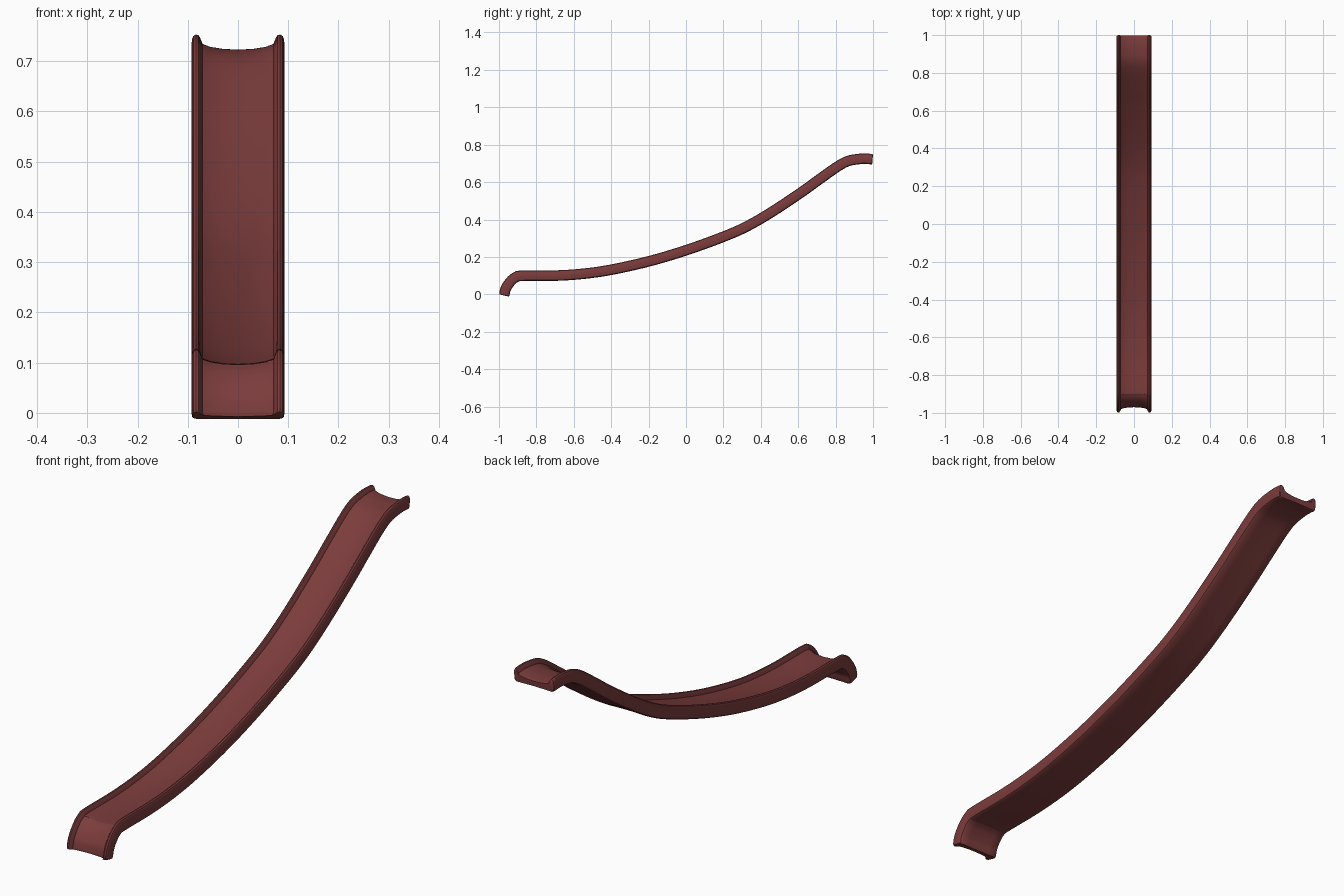
import bpy, bmesh
from mathutils import Vector

if "Cube" in bpy.data.objects:
    bpy.data.objects.remove(bpy.data.objects["Cube"])

# Side-view path of the rim's top edge (y, z), from foot to platform end
PATH = [(-1.0, 0.0), (-0.988, 0.045), (-0.955, 0.092), (-0.92, 0.118), (-0.88, 0.127),
        (-0.7, 0.128), (-0.55, 0.138), (-0.4, 0.16), (-0.2, 0.205), (0.0, 0.265),
        (0.2, 0.338), (0.32, 0.392), (0.45, 0.468), (0.6, 0.568), (0.7, 0.64),
        (0.8, 0.71), (0.86, 0.74), (0.92, 0.751), (0.96, 0.753), (1.0, 0.75)]

# Half cross-section (x, depth below rim top): floor, raised rim, outer wall, underside
HALF = [(0.0, -0.030), (0.03, -0.0285), (0.055, -0.0245), (0.071, -0.0185), (0.0755, -0.006),
        (0.079, -0.001), (0.084, 0.0), (0.089, -0.003), (0.092, -0.010), (0.0925, -0.045),
        (0.090, -0.052), (0.083, -0.056), (0.05, -0.055), (0.0, -0.054)]
SECTION = HALF + [(-x, d) for x, d in HALF[-2:0:-1]]


def smooth_path(points, steps):
    """Catmull-Rom curve through the points."""
    p = [Vector(q) for q in points]
    p = [2 * p[0] - p[1]] + p + [2 * p[-1] - p[-2]]
    out = []
    for a, b, c, d in zip(p, p[1:], p[2:], p[3:]):
        for i in range(steps):
            t = i / steps
            out.append(0.5 * (2 * b + (c - a) * t + (2 * a - 5 * b + 4 * c - d) * t * t
                              + (3 * b - a - 3 * c + d) * t ** 3))
    return out + [p[-2]]


def add_ring(bm, point, tangent, sx=1.0, sd=1.0):
    """Cross-section placed square to the path, optionally shrunk for rounded ends."""
    normal = Vector((-tangent.y, tangent.x))
    ring = []
    for x, d in SECTION:
        q = point + normal * (-0.042 + (d + 0.042) * sd)
        ring.append(bm.verts.new((x * sx, q.x, q.y)))
    return ring


# Sweep the channel along the path
pts = smooth_path(PATH, 5)
n = len(pts)
tans = [(pts[min(i + 1, n - 1)] - pts[max(i - 1, 0)]).normalized() for i in range(n)]
bm = bmesh.new()
rings = [add_ring(bm, pts[0], tans[0], 0.96, 0.88),
         add_ring(bm, pts[0] + tans[0] * 0.002, tans[0], 0.985, 0.96)]
rings += [add_ring(bm, pts[i], tans[i]) for i in range(1, n - 1)]
rings += [add_ring(bm, pts[-1] - tans[-1] * 0.002, tans[-1], 0.985, 0.96),
          add_ring(bm, pts[-1], tans[-1], 0.96, 0.88)]
m = len(SECTION)
for r, s in zip(rings, rings[1:]):
    for j in range(m):
        bm.faces.new((r[j], r[(j + 1) % m], s[(j + 1) % m], s[j]))

# Closed ends
bm.faces.new(rings[0])
bm.faces.new(rings[-1])
bmesh.ops.recalc_face_normals(bm, faces=bm.faces)

mesh = bpy.data.meshes.new("slide_chute")
bm.to_mesh(mesh)
bm.free()
chute = bpy.data.objects.new("slide_chute", mesh)
bpy.context.collection.objects.link(chute)

# Dark red plastic
mat = bpy.data.materials.new("red_plastic")
mat.diffuse_color = (0.2, 0.045, 0.045, 1)
mat.use_nodes = True
mat.node_tree.nodes["Principled BSDF"].inputs["Base Color"].default_value = mat.diffuse_color
mesh.materials.append(mat)

bpy.context.view_layer.objects.active = chute
chute.select_set(True)
bpy.ops.object.shade_smooth_by_angle(angle=0.6)
